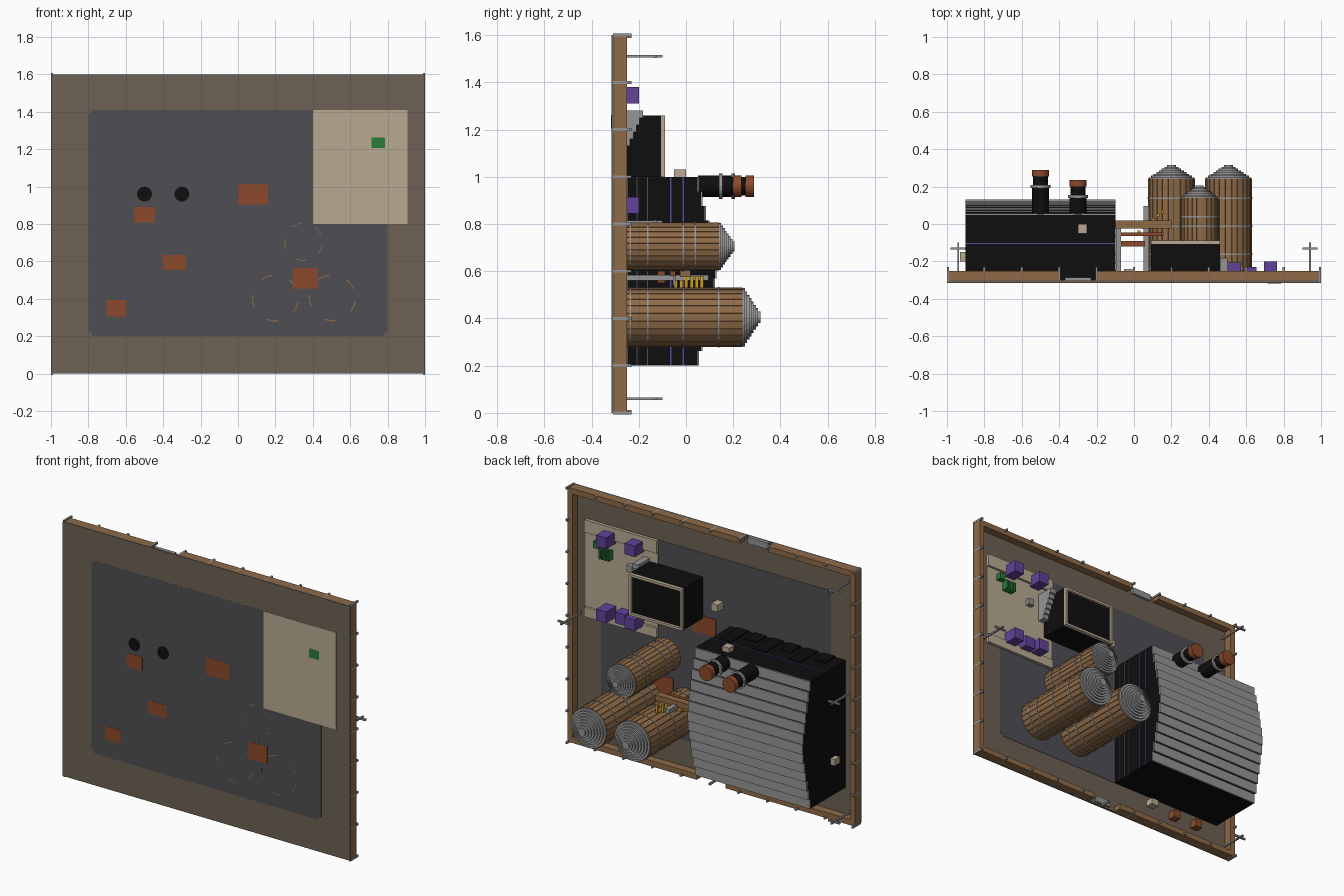
import bpy, bmesh, math
from mathutils import Matrix

cube = bpy.data.objects.get("Cube")
if cube:
    bpy.data.objects.remove(cube, do_unlink=True)


def srgb(h):
    v = [int(h[i:i + 2], 16) / 255 for i in (0, 2, 4)]
    return [c / 12.92 if c < 0.04045 else ((c + 0.055) / 1.055) ** 2.4 for c in v] + [1]


def material(name, h):
    m = bpy.data.materials.new(name)
    m.use_nodes = True
    m.diffuse_color = srgb(h)
    m.node_tree.nodes["Principled BSDF"].inputs["Base Color"].default_value = srgb(h)
    return m


EARTH = material("earth", "6d6154")
SLAB = material("asphalt", "4f4e54")
CREAM = material("cream", "b8aa92")
WOOD = material("wood", "8f6b48")
RUST = material("rust", "8c4a2c")
STEEL = material("steel", "959595")
BLACK = material("black", "0e0e0e")
PURPLE = material("purple", "62429a")
GREEN = material("green", "2a7a3a")
YELLOW = material("yellow", "d0a020")

G = -0.30  # ground level; the site's up direction is +y


def finish(name, bm, mat):
    me = bpy.data.meshes.new(name)
    bm.to_mesh(me)
    bm.free()
    me.materials.append(mat)
    ob = bpy.data.objects.new(name, me)
    bpy.context.collection.objects.link(ob)
    return ob


def add_box(bm, x, y, z, rot=None):
    """x, y, z are (low, high) pairs."""
    c = [(a + b) / 2 for a, b in (x, y, z)]
    s = [b - a for a, b in (x, y, z)]
    m = Matrix.Translation(c) @ Matrix.Diagonal((*s, 1))
    bmesh.ops.create_cube(bm, size=1, matrix=(rot @ m) if rot else m)


def boxes(name, mat, *items):
    bm = bmesh.new()
    for it in items:
        add_box(bm, *it)
    return finish(name, bm, mat)


def post(x, z, w, y0, y1):
    """Square upright centred on x, z."""
    return ((x - w / 2, x + w / 2), (y0, y1), (z - w / 2, z + w / 2))


def drums(name, mat, x, z, rings, n=20):
    """Stack of cylinders along y; rings holds (radius, y0, y1)."""
    bm = bmesh.new()
    for r, y0, y1 in rings:
        m = Matrix.Translation((x, (y0 + y1) / 2, z)) @ Matrix.Rotation(math.pi / 2, 4, 'X')
        bmesh.ops.create_cone(bm, cap_ends=True, segments=n, radius1=r, radius2=r,
                              depth=y1 - y0, matrix=m)
    return finish(name, bm, mat)


# Ground, paving and pad, showing through on the underside
boxes("ground", EARTH, ((-1, 1), (-0.315, G), (0, 1.6)))
slab = boxes("paving", SLAB, ((-0.8, 0.8), (-0.3155, G + 0.002), (0.2, 1.41)))
bm = bmesh.new()
bm.from_mesh(slab.data)
corners = [e for e in bm.edges if abs(e.verts[0].co.y - e.verts[1].co.y) > 0.01]
bmesh.ops.bevel(bm, geom=corners, offset=0.02, segments=3, affect='EDGES')
bm.to_mesh(slab.data)
bm.free()
boxes("cream_pad", CREAM, ((0.4, 0.905), (-0.3165, G + 0.005), (0.8, 1.41)),
      ((0.4, 0.905), (G, G + 0.02), (1.33, 1.41)), ((0.4, 0.905), (G, G + 0.02), (0.8, 0.86)))
boxes("rust_floors", RUST, *[((x - w, x + w), (-0.3165, G + 0.006), (z - d, z + d)) for x, z, w, d in
      ((-0.5, 0.85, 0.055, 0.042), (-0.34, 0.595, 0.063, 0.04), (-0.65, 0.35, 0.053, 0.044),
       (0.08, 0.96, 0.08, 0.055), (0.36, 0.51, 0.065, 0.055))])

# Perimeter wall with two gate openings
T = 0.035
H = (G - 0.005, -0.25)
boxes("wall", WOOD, ((-1, -1 + T), H, (0, 1.6)), ((1 - T, 1), H, (0, 1.6)),
      ((-1, -0.4), H, (1.6 - T, 1.6)), ((-0.2, 1), H, (1.6 - T, 1.6)),
      ((-1, -0.1), H, (0, T)), ((0.1, 1), H, (0, T)))
stakes = [post(s * 0.995, k * 0.2, 0.012, -0.31, -0.23) for s in (-1, 1) for k in range(9)]
stakes += [post(-1 + k * 0.2, z, 0.012, -0.31, -0.23) for z in (0.006, 1.594) for k in range(1, 10)]
boxes("wall_stakes", STEEL, *stakes)
boxes("gate_blocks", STEEL, ((-0.37, -0.23), (G, -0.285), (1.56, 1.6)), ((-0.05, 0.05), (G, -0.285), (0.01, 0.05)))

# Lamp posts with crossbars
lamps = []
for x, z in ((-0.94, 1.51), (-0.94, 0.06), (0.94, 0.81), (-0.94, 0.81)):
    lamps += [post(x, z, 0.01, G, -0.1),
              ((x - 0.04, x + 0.04), (-0.135, -0.125), (z - 0.006, z + 0.006))]
boxes("lamp_posts", STEEL, *lamps)

# Main hall with a stepped, gently pitched roof
N = 13
body = [((-0.9, -0.1), (G, 0.045), (0.2, 1.0))]
sheets = []
for i in range(N):
    z = (0.2 + 0.8 * i / N, 0.2 + 0.8 * (i + 1) / N)
    top = 0.13 - 0.075 * (abs(i - N // 2) / (N // 2)) ** 1.3
    body.append(((-0.9, -0.1), (0.0, top - 0.007), z))
    sheets.append(((-0.9, -0.1), (top - 0.007, top), z))
for k in range(6):
    x = -0.83 + k * 0.12
    body.append(((x, x + 0.08), (G, -0.2 + 0.08 * (k % 2)), (1.0, 1.008)))
boxes("hall", BLACK, *body)
boxes("hall_roof", STEEL, *sheets)
boxes("hall_light_strips", PURPLE, ((-0.9, -0.1), (-0.108, -0.102), (1.0, 1.004)),
      *[((-0.1, -0.097), (y, y + 0.006), (0.2, 1.0)) for y in (-0.068, -0.014)])
boxes("hall_ribs", SLAB, *[((-0.1, -0.097), (y, y + 0.004), (0.2, 1.0)) for y in (-0.25, -0.21, -0.165)])
boxes("wall_boxes", CREAM, ((-0.3, -0.25), (-0.05, 0.0), (1.0, 1.03)), post(-0.03, 1.12, 0.045, G, -0.24),
      ((-0.93, -0.9), (-0.2, -0.15), (0.4, 0.44)), ((-0.4, -0.35), (G, -0.25), (0.13, 0.17)))
boxes("crates", RUST, *[post(x, 0.13, 0.05, G, -0.25) for x in (-0.55, -0.72)])

# Chimneys with steel collars and rust rims
for i, (x, top) in enumerate(((-0.5, 0.288), (-0.3, 0.235))):
    drums(f"chimney_{i}", BLACK, x, 0.96, [(0.04, -0.3165, top - 0.03), (0.046, 0.05, top - 0.08)])
    drums(f"chimney_collar_{i}", STEEL, x, 0.96, [(0.054, top - 0.095, top - 0.08)])
    drums(f"chimney_rim_{i}", RUST, x, 0.96, [(0.046, top - 0.035, top)])

# Silos: slatted drum, steel hoops and a cap of shrinking discs
for i, (x, z, r, top) in enumerate(((0.2, 0.405, 0.125, 0.24), (0.505, 0.405, 0.125, 0.24),
                                    (0.35, 0.705, 0.102, 0.14))):
    drums(f"silo_core_{i}", WOOD, x, z, [(r * 0.95, G, top)], 24)
    bm = bmesh.new()
    for k in range(24):
        rot = Matrix.Translation((x, 0, z)) @ Matrix.Rotation(k * math.tau / 24, 4, 'Y')
        low = -0.3163 if k % 5 in (1, 2) else G
        add_box(bm, (r * 0.95, r), (low, top), (-r * 0.12, r * 0.12), rot)
    finish(f"silo_slats_{i}", bm, WOOD)
    drums(f"silo_hoops_{i}", STEEL, x, z, [(r + 0.004, y, y + 0.007) for y in
          (-0.24, -0.165, -0.015, top - 0.105)], 24)
    n = 8
    caph = 0.075 if i < 2 else 0.065
    drums(f"silo_cap_{i}", STEEL, x, z, [((r - 0.002) * (1 - k / n) + 0.01 * k / n, top + caph * k / n,
          top + caph * (k + 1) / n) for k in range(n)], 24)

# Conveyor between hall and silos
boxes("conveyor_posts", STEEL, ((0.05, 0.08), (G, 0.095), (0.56, 0.585)),
      ((-0.095, -0.07), (G, -0.01), (0.56, 0.585)), ((-0.09, 0.16), (-0.055, -0.045), (0.54, 0.58)))
boxes("conveyor_beam", WOOD, ((-0.1, 0.2), (-0.025, 0.018), (0.575, 0.61)))
boxes("conveyor_hoppers", RUST, ((-0.07, 0.06), (-0.12, -0.09), (0.55, 0.6)),
      ((-0.07, 0.15), (-0.065, -0.045), (0.58, 0.6)))
boxes("conveyor_rails", YELLOW, *[((0.02 + k * 0.025, 0.035 + k * 0.025), (-0.05 + k * 0.022, -0.035 + k * 0.022),
      (0.53, 0.58)) for k in range(6)])

# Small flat-roofed building with parapet and outside stairs
boxes("annex", BLACK, ((0.09, 0.46), (G, -0.105), (1.0, 1.26)))
P = (-0.108, -0.088)
boxes("annex_parapet", CREAM, ((0.09, 0.46), P, (1.0, 1.015)), ((0.09, 0.46), P, (1.245, 1.26)),
      ((0.09, 0.105), P, (1.0, 1.26)), ((0.445, 0.46), P, (1.0, 1.26)))
boxes("stairs", STEEL, *[((0.46, 0.5), (G, -0.25 + 0.0135 * k), (1.1 + 0.03 * k, 1.13 + 0.03 * k))
                         for k in range(6)], ((0.56, 0.6), (G, -0.265), (1.17, 1.21)))

# Stalls on the pad
boxes("purple_stalls", PURPLE, *[post(x, z, 0.07, G, top) for x, z, top in
      ((0.73, 1.345, -0.2), (0.535, 1.345, -0.205), (0.73, 0.88, -0.2), (0.62, 0.88, -0.23), (0.535, 0.88, -0.205))])
boxes("green_rack", GREEN, ((0.715, 0.785), (-0.317, G + 0.012), (1.205, 1.262)),
      *[((0.715 + k * 0.02, 0.725 + k * 0.02), (G, -0.25), (1.205, 1.262)) for k in range(4)],
      ((0.79, 0.83), (G, -0.26), (1.26, 1.3)))
